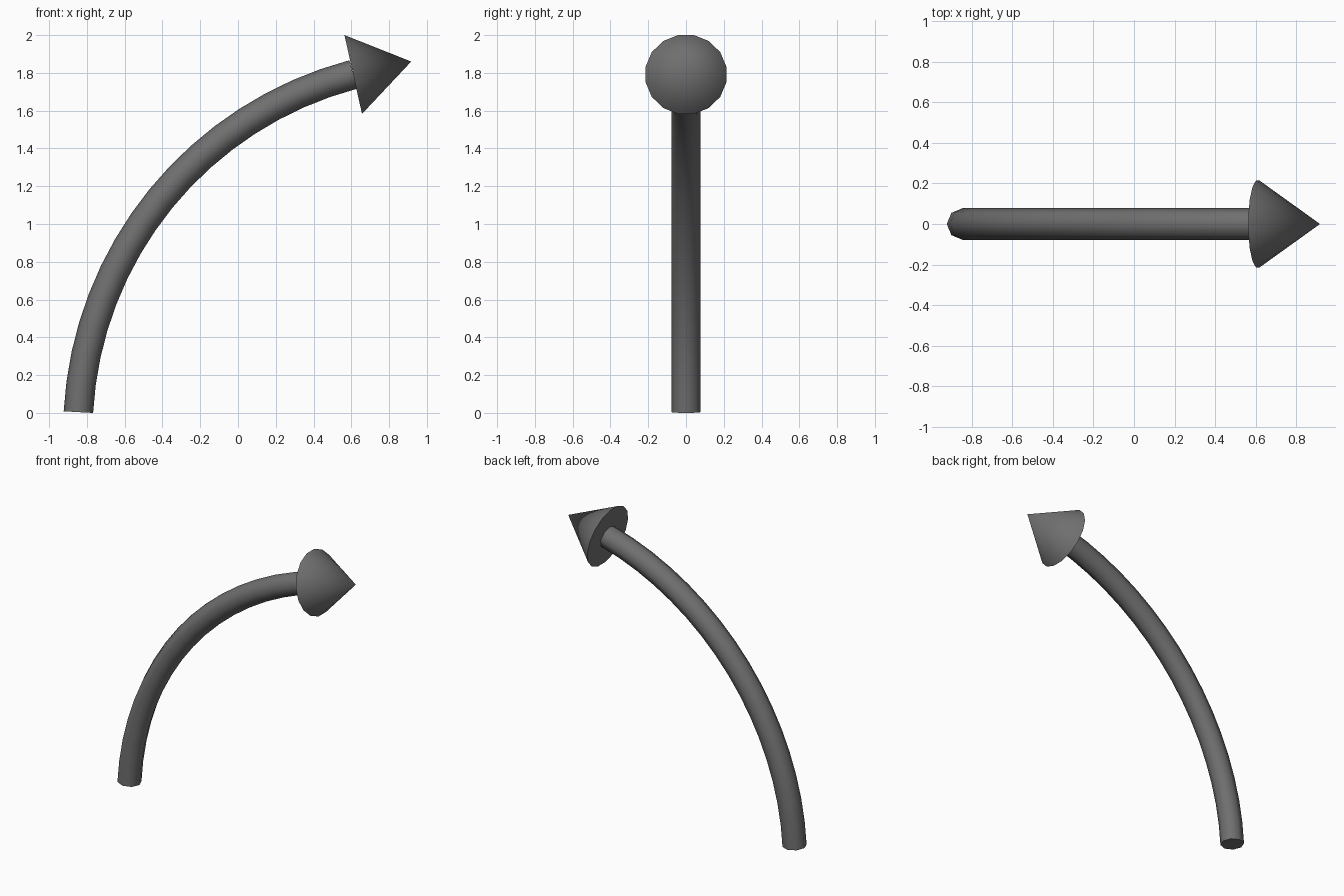
import bpy, bmesh, math
from mathutils import Vector

if "Cube" in bpy.data.objects:
    bpy.data.objects.remove(bpy.data.objects["Cube"])

START = Vector((-0.845, 0, 0.004))
BASE = Vector((0.61, 0, 1.7915))
TIP = Vector((0.917, 0, 1.86))
SAG = 0.375

dark = bpy.data.materials.new("dark_grey")
dark.diffuse_color = (0.16, 0.16, 0.16, 1)
dark.use_nodes = True
dark.node_tree.nodes["Principled BSDF"].inputs["Base Color"].default_value = dark.diffuse_color


def ring(bm, centre, tangent, radius, sides, phase=0.0):
    side = Vector((0, 1, 0))
    up = tangent.cross(side).normalized()
    return [bm.verts.new(centre + radius * (math.cos(a) * up + math.sin(a) * side))
            for a in (phase + 2 * math.pi * i / sides for i in range(sides))]


def finish(bm, name):
    bmesh.ops.recalc_face_normals(bm, faces=bm.faces)
    mesh = bpy.data.meshes.new(name)
    bm.to_mesh(mesh)
    bm.free()
    mesh.materials.append(dark)
    obj = bpy.data.objects.new(name, mesh)
    bpy.context.collection.objects.link(obj)
    bpy.ops.object.select_all(action='DESELECT')
    obj.select_set(True)
    bpy.context.view_layer.objects.active = obj
    bpy.ops.object.shade_smooth_by_angle(angle=math.radians(50))
    return obj


# curved shaft: eight-sided tube swept along a circular arc
chord = BASE - START
half = chord.length / 2
R = (half * half + SAG * SAG) / (2 * SAG)
across = Vector((chord.z, 0, -chord.x)).normalized()
centre = (START + BASE) / 2 + across * (R - SAG)
a0 = math.atan2(START.z - centre.z, START.x - centre.x) % (2 * math.pi)
a1 = math.atan2(BASE.z - centre.z, BASE.x - centre.x) % (2 * math.pi)
steps = 16
bm = bmesh.new()
rings = []
for i in range(steps + 1):
    a = a0 + (a1 - a0) * i / steps
    point = centre + R * Vector((math.cos(a), 0, math.sin(a)))
    tangent = Vector((math.sin(a), 0, -math.cos(a)))
    rings.append(ring(bm, point, tangent, 0.078, 8))
for lo, hi in zip(rings, rings[1:]):
    for j in range(8):
        k = (j + 1) % 8
        bm.faces.new((lo[j], lo[k], hi[k], hi[j]))
bm.faces.new(rings[0])
bm.faces.new(rings[-1])
finish(bm, "shaft")

# arrow head: cone with a flat base
bm = bmesh.new()
rim = ring(bm, BASE, TIP - BASE, 0.218, 16, math.pi / 16)
tip = bm.verts.new(TIP)
for j in range(16):
    bm.faces.new((rim[j], rim[(j + 1) % 16], tip))
bm.faces.new(rim)
finish(bm, "arrow_head")
